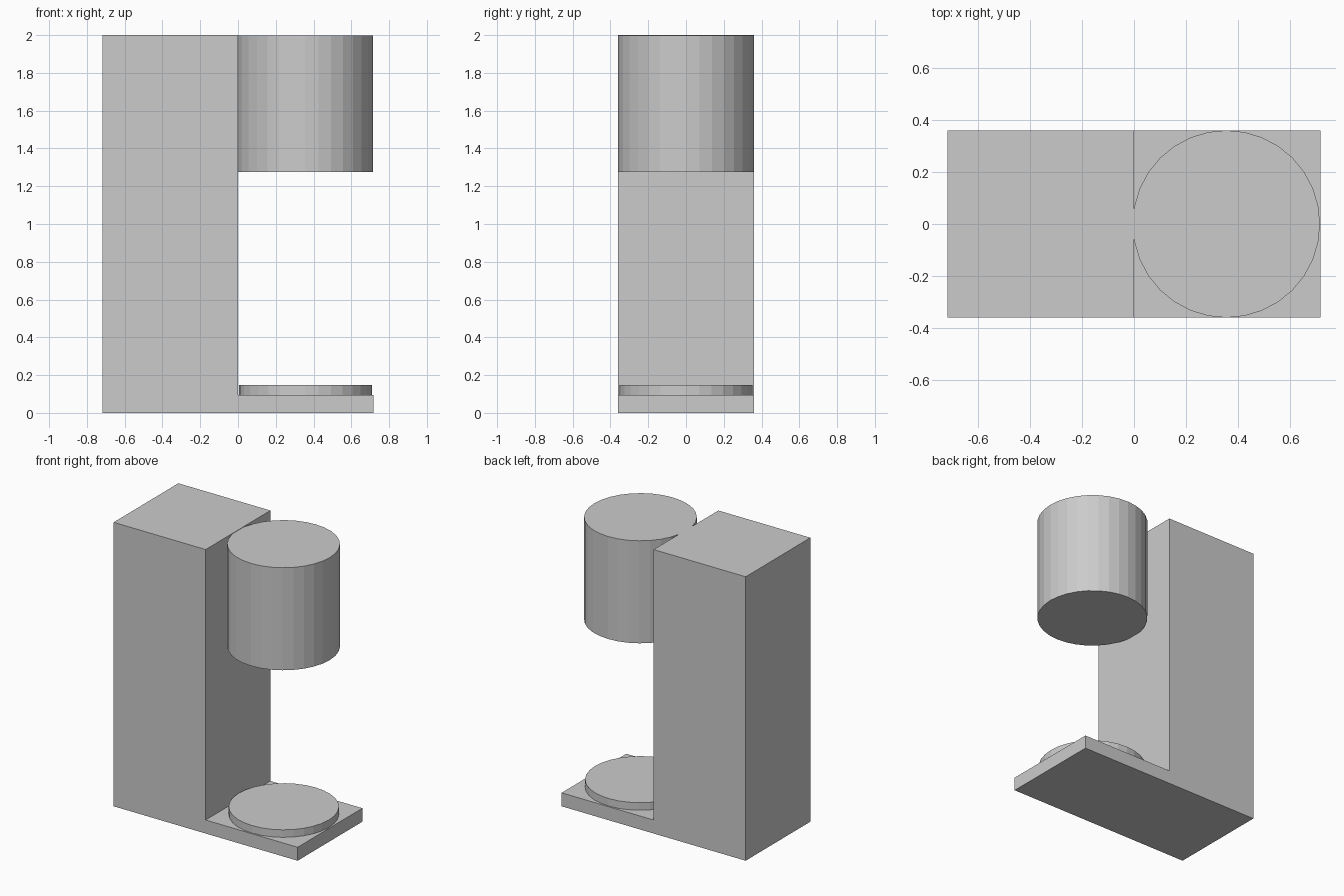
import bpy, bmesh

if "Cube" in bpy.data.objects:
    bpy.data.objects.remove(bpy.data.objects["Cube"])

W = 0.36          # half depth
L = 0.717         # half length


def cylinder(name, radius, x, z0, z1, sides=32):
    bpy.ops.mesh.primitive_cylinder_add(vertices=sides, radius=radius, depth=z1 - z0,
                                        location=(x, 0, (z0 + z1) / 2))
    bpy.context.object.name = name


# L-shaped housing: tall body with a low base in one piece
profile = [(-L, 0), (L, 0), (L, 0.095), (0, 0.095), (0, 2), (-L, 2)]
bm = bmesh.new()
face = bm.faces.new([bm.verts.new((x, -W, z)) for x, z in profile])
ext = bmesh.ops.extrude_face_region(bm, geom=[face])
moved = [v for v in ext["geom"] if isinstance(v, bmesh.types.BMVert)]
bmesh.ops.translate(bm, verts=moved, vec=(0, 2 * W, 0))
bmesh.ops.recalc_face_normals(bm, faces=bm.faces)
mesh = bpy.data.meshes.new("housing")
bm.to_mesh(mesh)
bm.free()
bpy.context.collection.objects.link(bpy.data.objects.new("housing", mesh))

# Brewing head, sunk slightly into the body
cylinder("brew_head", 0.36, 0.355, 1.275, 1.997)

# Round cup plate resting on the base
cylinder("cup_plate", 0.352, 0.357, 0.09, 0.148)
